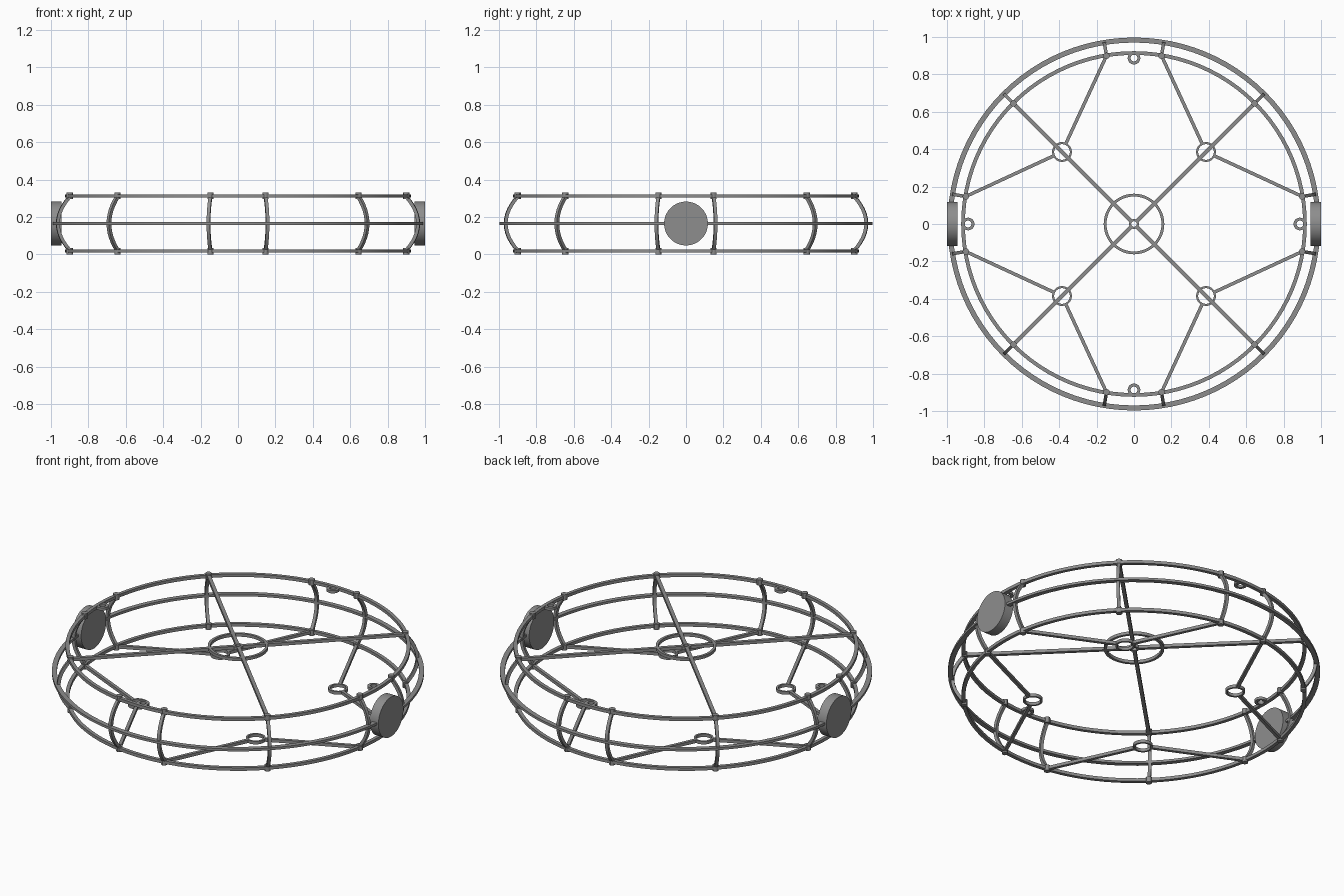
import bpy, bmesh, math
from mathutils import Vector

if "Cube" in bpy.data.objects:
    bpy.data.objects.remove(bpy.data.objects["Cube"])

grey = bpy.data.materials.new("steel grey")
grey.diffuse_color = (0.27, 0.27, 0.27, 1)
grey.use_nodes = True
grey.node_tree.nodes["Principled BSDF"].inputs["Base Color"].default_value = grey.diffuse_color

R, LOW, MID, TOP = 0.914, 0.018, 0.165, 0.312   # hoop radius and levels
RIBS = [math.radians(a) for q in range(4) for a in (90*q - 9.3, 90*q + 9.3, 90*q + 45)]


def finish(name, bm, smooth=True):
    bmesh.ops.recalc_face_normals(bm, faces=bm.faces[:])
    me = bpy.data.meshes.new(name)
    bm.to_mesh(me)
    bm.free()
    me.materials.append(grey)
    ob = bpy.data.objects.new(name, me)
    bpy.context.collection.objects.link(ob)
    if smooth:
        bpy.ops.object.select_all(action='DESELECT')
        bpy.context.view_layer.objects.active = ob
        ob.select_set(True)
        bpy.ops.object.shade_smooth_by_angle(angle=math.radians(30))
    return ob


def loft(bm, loops, closed):
    """Skin a chain of equal vertex loops."""
    vs = [[bm.verts.new(p) for p in lp] for lp in loops]
    n, m = len(vs), len(vs[0])
    for i in range(n if closed else n - 1):
        a, b = vs[i], vs[(i + 1) % n]
        for j in range(m):
            bm.faces.new((a[j], a[(j+1) % m], b[(j+1) % m], b[j]))
    if not closed:
        bm.faces.new(vs[0])
        bm.faces.new(vs[-1])


def hoop(name, r_in, r_out, z, h, cx=0, cy=0, seg=96):
    """Flat ring with a rectangular section."""
    bm = bmesh.new()
    sec = [(r_in, z-h/2), (r_out, z-h/2), (r_out, z+h/2), (r_in, z+h/2)]
    loops = []
    for i in range(seg):
        a = 2*math.pi*i/seg
        loops.append([(cx + r*math.cos(a), cy + r*math.sin(a), k) for r, k in sec])
    loft(bm, loops, True)
    return finish(name, bm)


def bar(name, p, q, w=0.018, h=0.018):
    """Straight horizontal bar with a rectangular section."""
    p, q = Vector(p), Vector(q)
    s = (q - p).normalized().cross(Vector((0, 0, 1))) * w/2
    u = Vector((0, 0, h/2))
    bm = bmesh.new()
    loft(bm, [[e-s-u, e+s-u, e+s+u, e-s+u] for e in (p, q)], False)
    return finish(name, bm, False)


def cylinder(name, axis, centre, r, depth, seg):
    """Capped cylinder along z or x."""
    bm = bmesh.new()
    loops = []
    for d in (-depth/2, depth/2):
        lp = []
        for i in range(seg):
            c, s = r*math.cos(2*math.pi*i/seg), r*math.sin(2*math.pi*i/seg)
            off = (d, c, s) if axis == 'x' else (c, s, d)
            lp.append(Vector(centre) + Vector(off))
        loops.append(lp)
    loft(bm, loops, False)
    return finish(name, bm)


def polar(r, a, z):
    return Vector((r*math.cos(a), r*math.sin(a), z))


# Main hoops
hoop("lower_hoop", R-0.010, R+0.010, LOW, 0.018)
hoop("upper_hoop", R-0.010, R+0.010, TOP, 0.018)
hoop("outer_band", 0.970, 0.997, MID, 0.014)

# Bowed ribs between the hoops, with a joint stud at each end
for a in RIBS:
    bm = bmesh.new()
    side = polar(0.009, a + math.pi/2, 0)
    loops = []
    for i in range(13):
        t = -1 + i/6
        r, z = 0.908 + 0.068*(1 - t*t), MID + 0.147*t
        nrm = polar(0.147, a, 0.136*t).normalized() * 0.009
        c = polar(r, a, z)
        loops.append([c-side-nrm, c+side-nrm, c+side+nrm, c-side+nrm])
    loft(bm, loops, False)
    finish("rib", bm)
    for z, name in ((0.0165, "lower_stud"), (0.3135, "upper_stud")):
        cylinder(name, 'z', polar(0.911, a, z), 0.017, 0.033, 12)

# Upper cross arms, open in the middle around the hub
for q in range(4):
    a = math.radians(45 + 90*q)
    bar("cross_arm", polar(0.02, a, TOP), polar(R, a, TOP), 0.02)
hoop("hub_ring", 0.015, 0.027, TOP, 0.018, seg=24)
hoop("centre_ring", 0.147, 0.162, TOP, 0.018, seg=64)

# Lower small rings, each with two stays running to the hoop
for sx in (-1, 1):
    for sy in (-1, 1):
        c = Vector((0.385*sx, 0.385*sy, LOW))
        hoop("stay_ring", 0.042, 0.053, LOW, 0.018, c.x, c.y, 32)
        for end in ((0.147*sx, 0.90*sy, LOW), (0.90*sx, 0.147*sy, LOW)):
            e = Vector(end)
            bar("lower_stay", c + (e - c).normalized()*0.047, e)

# Eyelets inside the upper hoop
for q in range(4):
    c = polar(0.887, q*math.pi/2, TOP)
    hoop("eyelet", 0.018, 0.034, TOP, 0.016, c.x, c.y, 24)

# Round side discs
for s in (-1, 1):
    cylinder("side_disc", 'x', (0.972*s, 0, MID), 0.117, 0.056, 64)
